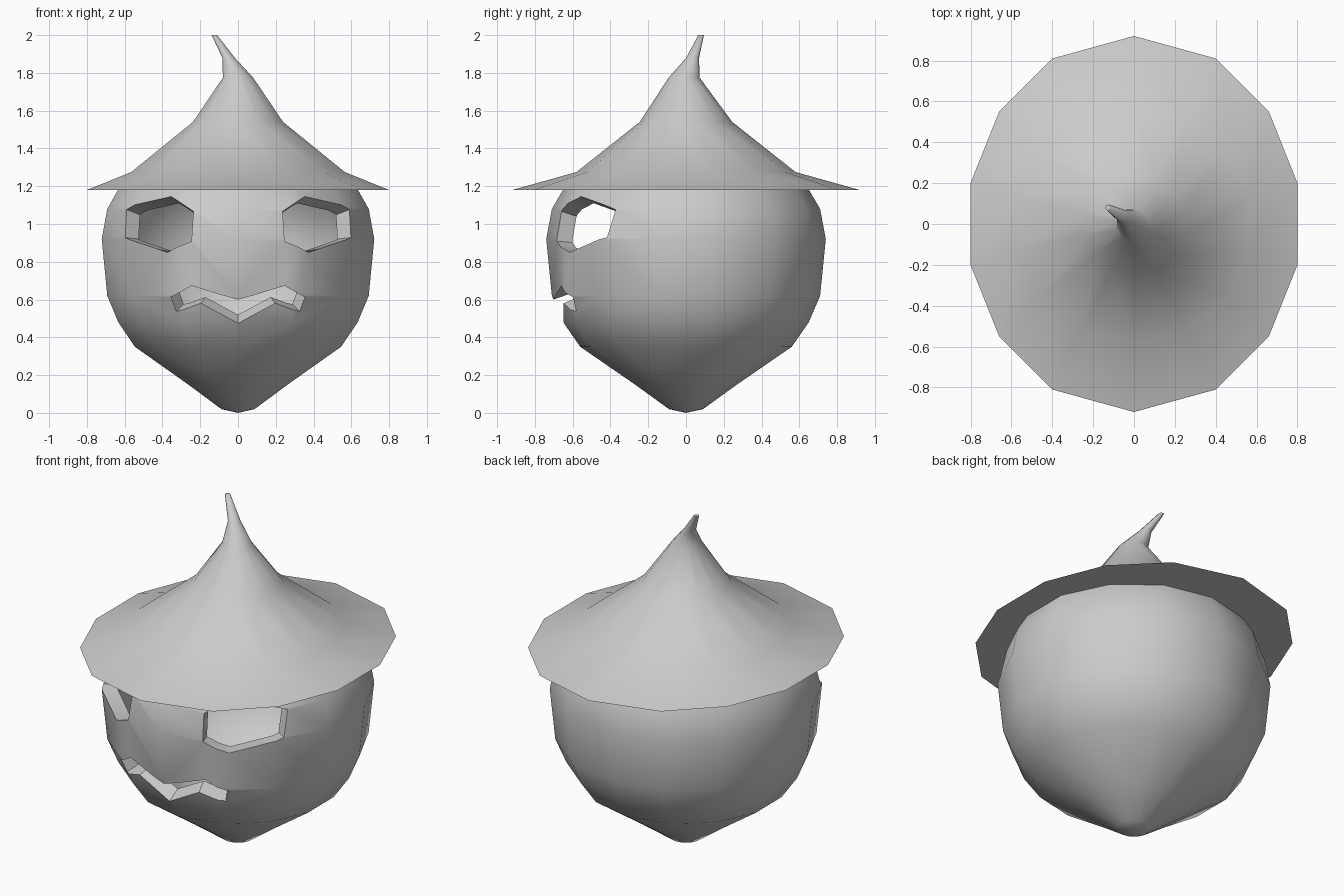
import bpy, bmesh, math
from mathutils import Vector

if "Cube" in bpy.data.objects:
    bpy.data.objects.remove(bpy.data.objects["Cube"])

SIDES = 14
CENTRE = Vector((0, 0, 0.85))      # openings and inner wall taper towards this point
WALL = 0.88                        # inner wall scale

# head outline as (radius, height)
PROFILE = [(0.09, 0.02), (0.27, 0.15), (0.56, 0.35), (0.65, 0.48),
           (0.71, 0.62), (0.74, 0.92), (0.71, 1.08), (0.64, 1.20)]


def circle(r, z, cx=0, cy=0):
    return [Vector((cx + r * math.sin(a), cy + r * math.cos(a), z))
            for a in (2 * math.pi * i / SIDES for i in range(SIDES))]


def loft(bm, rings, start=None, end=None):
    """Skin a stack of rings, optionally closing each end to a pole."""
    vs = [[bm.verts.new(p) for p in ring] for ring in rings]
    faces = []
    n = len(rings[0])
    for a, b in zip(vs, vs[1:]):
        for i in range(n):
            j = (i + 1) % n
            faces.append(bm.faces.new((a[i], a[j], b[j], b[i])))
    for pole, ring in ((start, vs[0]), (end, vs[-1])):
        if pole is not None:
            p = bm.verts.new(pole)
            for i in range(n):
                faces.append(bm.faces.new((ring[i], ring[(i + 1) % n], p)))
    bmesh.ops.recalc_face_normals(bm, faces=faces)
    return faces


def make_object(name, bm):
    mesh = bpy.data.meshes.new(name)
    bm.to_mesh(mesh)
    bm.free()
    ob = bpy.data.objects.new(name, mesh)
    bpy.context.collection.objects.link(ob)
    return ob


def select(ob):
    bpy.ops.object.select_all(action='DESELECT')
    ob.select_set(True)
    bpy.context.view_layer.objects.active = ob


def on_surface(x, z):
    """Point of the head's front at the given x and z."""
    for (r0, z0), (r1, z1) in zip(PROFILE, PROFILE[1:]):
        if z0 <= z <= z1:
            r = r0 + (r1 - r0) * (z - z0) / (z1 - z0)
            return Vector((x, -math.sqrt(r * r - x * x), z))


def scaled(points, s):
    return [CENTRE + (p - CENTRE) * s for p in points]


def cutter(name, outline):
    pts = [on_surface(x, z) for x, z in outline]
    bm = bmesh.new()
    rows = [[bm.verts.new(p) for p in scaled(pts, s)] for s in (0.7, 1.2)]
    n = len(pts)
    for i in range(n):
        j = (i + 1) % n
        bm.faces.new((rows[0][i], rows[0][j], rows[1][j], rows[1][i]))
    caps = [bm.faces.new(r) for r in rows]
    bmesh.ops.triangulate(bm, faces=caps)
    bmesh.ops.recalc_face_normals(bm, faces=bm.faces)
    ob = make_object(name, bm)
    ob.hide_render = True
    return ob


# hollow head: outer skin plus reversed inner skin
bm = bmesh.new()
rings = [circle(r, z) for r, z in PROFILE]
bottom, top = Vector((0, 0, 0)), Vector((0, 0, 1.20))
loft(bm, rings, bottom, top)
inner = loft(bm, [scaled(r, WALL) for r in rings],
             scaled([bottom], WALL)[0], scaled([top], WALL)[0])
bmesh.ops.reverse_faces(bm, faces=inner)
head = make_object("head", bm)

# eye and mouth openings
eye = [(0.60, 1.08), (0.36, 1.15), (0.24, 1.07), (0.25, 0.91), (0.38, 0.85), (0.605, 0.93)]
half_mouth = [(0.25, 0.67), (0.36, 0.61), (0.33, 0.535), (0.20, 0.575)]
mouth = ([(0, 0.60)] + half_mouth + [(0, 0.475)]
         + [(-x, z) for x, z in reversed(half_mouth)])
cutters = [cutter("right_eye_cutter", eye),
           cutter("left_eye_cutter", [(-x, z) for x, z in eye]),
           cutter("mouth_cutter", mouth)]
select(head)
for c in cutters:
    mod = head.modifiers.new(c.name, 'BOOLEAN')
    mod.operation = 'DIFFERENCE'
    mod.solver = 'EXACT'
    mod.object = c
    bpy.ops.object.modifier_apply(modifier=mod.name)
for c in cutters:
    bpy.data.objects.remove(c)
bpy.ops.object.shade_smooth_by_angle(angle=math.radians(38))

# pointed hat with a wide oval brim, flat underneath
right = [(0.40, 0.81), (0.66, 0.55), (0.80, 0.20)]
right += [(x, -y) for x, y in reversed(right)]
rim = ([(0, 0.92)] + right + [(0, -0.92)] + [(-x, y) for x, y in reversed(right)])
bm = bmesh.new()
loft(bm, [circle(0.60, 1.18),
          [Vector((x, y, 1.18)) for x, y in rim],
          circle(0.58, 1.275),
          circle(0.245, 1.54),
          circle(0.082, 1.775, 0, -0.01),
          circle(0.034, 1.88, -0.05, 0.035),
          circle(0.015, 2.0, -0.125, 0.08)],
     Vector((0, 0, 1.18)), Vector((-0.125, 0.08, 2.0)))
hat = make_object("hat", bm)
select(hat)
bpy.ops.object.shade_smooth_by_angle(angle=math.radians(60))
